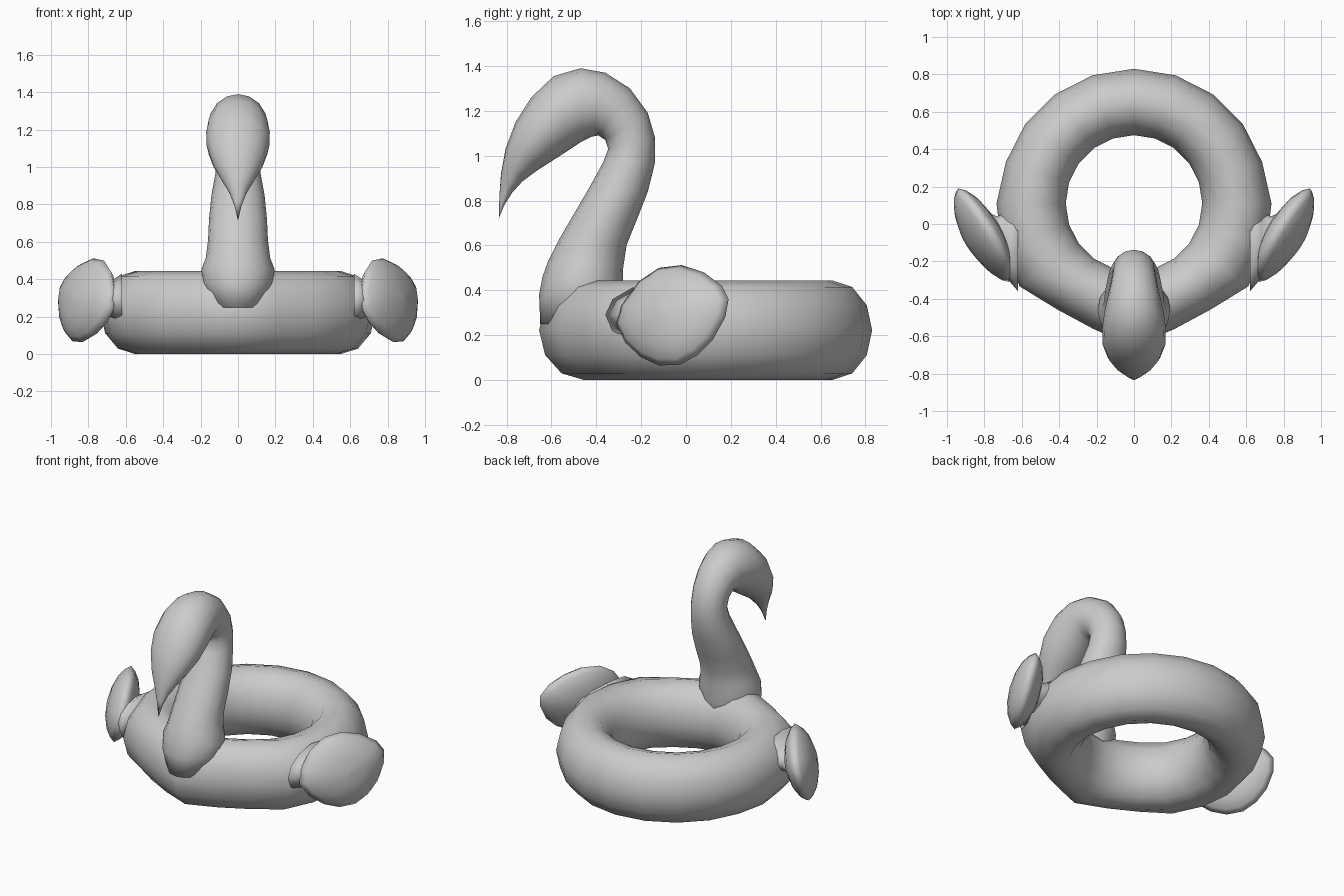
import bpy, bmesh
from math import sin, cos, pi, radians
from mathutils import Vector

if "Cube" in bpy.data.objects:
    bpy.data.objects.remove(bpy.data.objects["Cube"])

def loft(name, rings, closed=False, mirror=False):
    """Skin a list of equal-length point rings into one smooth object."""
    bm = bmesh.new()
    vs = [[bm.verts.new(p) for p in r] for r in rings]
    n = len(vs[0])
    pairs = list(zip(vs, vs[1:])) + ([(vs[-1], vs[0])] if closed else [])
    for a, b in pairs:
        for i in range(n):
            j = (i + 1) % n
            bm.faces.new((a[i], a[j], b[j], b[i]))
    if not closed:
        bm.faces.new(vs[0])
        bm.faces.new(vs[-1])
    bmesh.ops.recalc_face_normals(bm, faces=bm.faces)
    me = bpy.data.meshes.new(name)
    bm.to_mesh(me)
    bm.free()
    ob = bpy.data.objects.new(name, me)
    bpy.context.collection.objects.link(ob)
    for p in me.polygons:
        p.use_smooth = True
    if mirror:
        m = ob.modifiers.new("Mirror", 'MIRROR')
        m.use_mirror_merge = False
    return ob

def ellipse(c, u, v, n=12):
    return [c + u * cos(2 * pi * i / n) + v * sin(2 * pi * i / n) for i in range(n)]

# Swim ring: 20-sided tube whose outer edge draws to a bow at the front
bow = {0: .735, 18: .745, 36: .755, 54: .70, 72: .705, 90: .765}
rings = []
for k in range(20):
    deg = -90 + 18 * k
    front = 90 - min(18 * k, 360 - 18 * k)
    outer = bow.get(front, .72)
    inner = .365
    d = Vector((cos(radians(deg)), sin(radians(deg)), 0))
    c = Vector((0, .11, .222)) + d * (outer + inner) / 2
    rings.append(ellipse(c, d * (outer - inner) / 2, Vector((0, 0, .222))))
loft("swim_ring", rings, closed=True)

# Neck, head and beak: (inside y, z, outside y, z, half width)
stations = [
    (-.65, .25, -.29, .25, .14), (-.655, .38, -.29, .38, .19), (-.64, .46, -.28, .45, .195),
    (-.615, .53, -.28, .50, .172), (-.57, .62, -.265, .60, .16), (-.50, .74, -.225, .70, .155),
    (-.43, .86, -.17, .84, .142), (-.37, .97, -.138, .97, .12), (-.347, 1.03, -.138, 1.08, .112),
    (-.36, 1.07, -.17, 1.19, .115), (-.39, 1.09, -.25, 1.30, .125), (-.42, 1.085, -.36, 1.37, .14),
    (-.47, 1.06, -.47, 1.39, .158), (-.53, 1.02, -.59, 1.355, .17), (-.60, .975, -.69, 1.26, .168),
    (-.67, .93, -.76, 1.15, .14), (-.73, .885, -.805, 1.03, .095), (-.775, .835, -.825, .92, .05),
    (-.81, .78, -.832, .82, .02), (-.834, .722, -.835, .72, .002)]
rings = []
for ay, az, by, bz, hw in stations:
    a, b = Vector((0, ay, az)), Vector((0, by, bz))
    rings.append(ellipse((a + b) / 2, Vector((hw, 0, 0)), (b - a) / 2, 16))
loft("neck_and_head", rings)

# Wings: puffed paddle outline (y, z) on a slanted plane
outline = [(-.31, .25), (-.29, .33), (-.21, .44), (-.12, .50), (-.02, .512), (.08, .48), (.16, .42),
           (.19, .36), (.175, .28), (.12, .18), (.05, .11), (-.03, .067), (-.12, .065), (-.20, .10), (-.27, .165)]
plane_x = lambda y, z: .66 + .6 * (y + .31) - .26 * (z - .28)
normal = Vector((1, -.6, .26)).normalized()
pts = [Vector((plane_x(y, z), y, z)) for y, z in outline]
mid = sum(pts, Vector()) / len(pts)
puff = [(.02, -.095), (.4, -.085), (.7, -.062), (.9, -.03), (1, 0), (.9, .03), (.7, .062), (.4, .085), (.02, .095)]
loft("wings", [[mid + (p - mid) * s + normal * h for p in pts] for s, h in puff], mirror=True)

# Flared roots joining the wings to the ring: (x, y, z, half length, half height)
roots = [(.62, -.12, .29, .24, .14), (.68, -.11, .29, .18, .10), (.73, -.10, .29, .14, .085), (.80, -.06, .29, .13, .08)]
loft("wing_roots", [ellipse(Vector((x, y, z)), Vector((0, ry, 0)), Vector((0, 0, rz)))
                    for x, y, z, ry, rz in roots], mirror=True)
